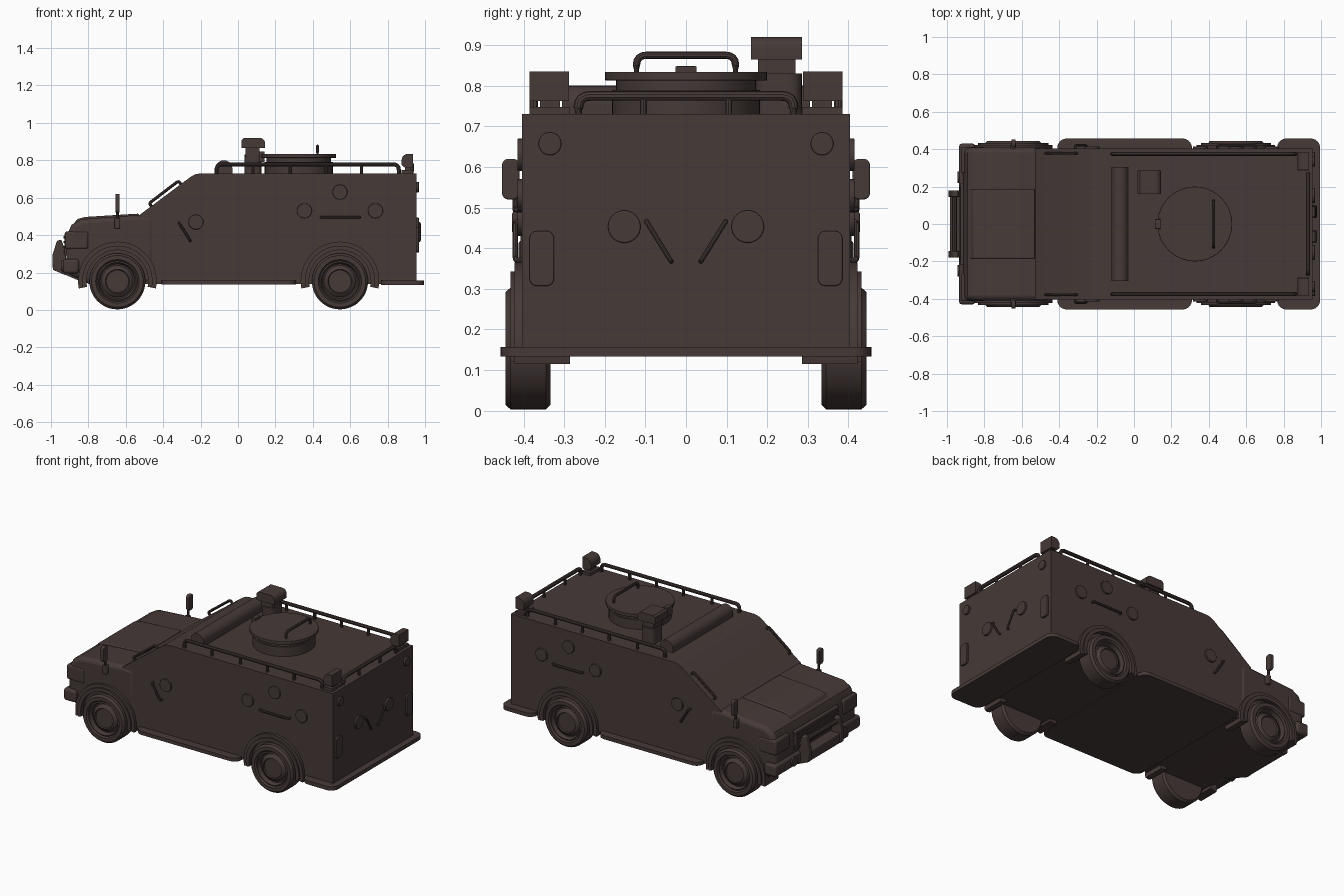
import bpy, bmesh, math
from mathutils import Vector

PAINT = bpy.data.materials.new("dark_brown_paint")
PAINT.diffuse_color = (0.061, 0.042, 0.039, 1)


def finish(name, bm, bevel=0.0, mirror=False):
    bmesh.ops.recalc_face_normals(bm, faces=bm.faces[:])
    me = bpy.data.meshes.new(name)
    bm.to_mesh(me)
    bm.free()
    for p in me.polygons:
        p.use_smooth = True
    me.set_sharp_from_angle(angle=math.radians(30))
    me.materials.append(PAINT)
    ob = bpy.data.objects.new(name, me)
    bpy.context.collection.objects.link(ob)
    if bevel:
        b = ob.modifiers.new("bevel", 'BEVEL')
        b.width, b.segments, b.limit_method = bevel, 3, 'ANGLE'
        b.angle_limit = math.radians(35)
    if mirror:
        m = ob.modifiers.new("mirror", 'MIRROR')
        m.use_axis = (False, True, False)
    return ob


def prism(name, pts, axis, lo, hi, bevel=0.0, mirror=False):
    """Extrude a 2D outline along an axis; outline is the other two axes in order."""
    place = {'x': lambda a, b, d: (d, a, b),
             'y': lambda a, b, d: (a, d, b),
             'z': lambda a, b, d: (a, b, d)}[axis]
    bm = bmesh.new()
    low = [bm.verts.new(place(a, b, lo)) for a, b in pts]
    top = [bm.verts.new(place(a, b, hi)) for a, b in pts]
    bm.faces.new(low)
    bm.faces.new(top)
    n = len(pts)
    for i in range(n):
        bm.faces.new((low[i], low[(i + 1) % n], top[(i + 1) % n], top[i]))
    return finish(name, bm, bevel, mirror)


def arc(cx, cy, r, a0=0, a1=360, n=32):
    return [(cx + r * math.cos(math.radians(a0 + (a1 - a0) * i / n)),
             cy + r * math.sin(math.radians(a0 + (a1 - a0) * i / n))) for i in range(n + 1)]


def circle(cx, cy, r, n=32):
    return arc(cx, cy, r, n=n)[:-1]


def rrect(a0, a1, b0, b1, r):
    return (arc(a1 - r, b1 - r, r, 0, 90, 6) + arc(a0 + r, b1 - r, r, 90, 180, 6)
            + arc(a0 + r, b0 + r, r, 180, 270, 6) + arc(a1 - r, b0 + r, r, 270, 360, 6))


def box(name, x0, x1, y0, y1, z0, z1, bevel=0.0, mirror=False):
    return prism(name, [(x0, z0), (x1, z0), (x1, z1), (x0, z1)], 'y', y0, y1, bevel, mirror)


def tube(name, pts, r, fillet=0.0, mirror=False):
    """Round bar through points, with rounded inner corners."""
    pts = [Vector(p) for p in pts]
    path = [pts[0]]
    for a, b, c in zip(pts, pts[1:], pts[2:]):
        p, q = b + (a - b).normalized() * fillet, b + (c - b).normalized() * fillet
        path += [p.lerp(b, t).lerp(b.lerp(q, t), t) for t in (0, .25, .5, .75, 1)]
    path.append(pts[-1])
    bm = bmesh.new()
    rings, n = [], 10
    for i, p in enumerate(path):
        d = (path[min(i + 1, len(path) - 1)] - path[max(i - 1, 0)]).normalized()
        ref = Vector((0, 1, 0)) if abs(d.y) < 0.01 else Vector((1, 0, 0))
        u = d.cross(ref).normalized()
        v = d.cross(u)
        rings.append([bm.verts.new(p + r * (u * math.cos(k * math.tau / n) + v * math.sin(k * math.tau / n)))
                      for k in range(n)])
    for s, t in zip(rings, rings[1:]):
        for k in range(n):
            bm.faces.new((s[k], s[(k + 1) % n], t[(k + 1) % n], t[k]))
    bm.faces.new(rings[0])
    bm.faces.new(rings[-1])
    return finish(name, bm, 0, mirror)


def wheel(name, cx, cz, prof):
    bm = bmesh.new()
    vs = [bm.verts.new((cx + r, y, cz)) for r, y in prof]
    es = [bm.edges.new(e) for e in zip(vs, vs[1:])]
    bmesh.ops.spin(bm, geom=vs + es, cent=(cx, 0, cz), axis=(0, 1, 0), angle=math.tau, steps=48)
    bmesh.ops.remove_doubles(bm, verts=bm.verts[:], dist=1e-4)
    return finish(name, bm, 0, True)


# Main armoured body and rounded nose
prism("cabin_body", [(0.955, 0.14), (0.955, 0.73), (-0.2, 0.73), (-0.225, 0.726), (-0.25, 0.714),
                     (-0.53, 0.505), (-0.53, 0.14)], 'y', -0.404, 0.404)
prism("nose_body", [(-0.45, 0.14), (-0.45, 0.50), (-0.53, 0.508), (-0.84, 0.485), (-0.89, 0.455),
                    (-0.915, 0.40), (-0.92, 0.2), (-0.80, 0.14)], 'y', -0.408, 0.408, 0.025)
prism("hood_panel", [(-0.53, 0.45), (-0.53, 0.515), (-0.82, 0.497), (-0.86, 0.485), (-0.885, 0.45)],
      'y', -0.185, 0.185, 0.006)

# Nose details
box("headlight", -0.925, -0.80, 0.27, 0.413, 0.325, 0.42, 0.012, True)
box("grille", -0.928, -0.90, -0.22, 0.22, 0.29, 0.41, 0.005)
for i in range(4):
    box("grille_slat", -0.934, -0.92, -0.20, 0.20, 0.305 + i * 0.026, 0.317 + i * 0.026)
box("front_bumper", -0.935, -0.85, -0.43, 0.43, 0.195, 0.272, 0.015)
prism("fog_light", circle(0.25, 0.235, 0.03, 24), 'x', -0.945, -0.93, 0, True)
prism("push_bar_plate", [(-0.92, 0.185), (-0.99, 0.215), (-0.993, 0.29), (-0.968, 0.37),
                         (-0.945, 0.375), (-0.92, 0.31)], 'y', 0.145, 0.18, 0.005, True)
prism("push_bar_beam", [(-0.90, 0.18), (-0.985, 0.212), (-0.985, 0.275), (-0.90, 0.275)],
      'y', -0.15, 0.15, 0.006)
tube("push_bar_tube", [(-0.96, -0.15, 0.345), (-0.96, 0.15, 0.345)], 0.014)
prism("front_skid_plate", [(-0.98, 0.212), (-0.83, 0.148), (-0.80, 0.148), (-0.85, 0.215)],
      'y', -0.18, 0.18)

# Wheels and stepped wheel arches
TYRE = [(0, 0.333), (0.138, 0.333), (0.15, 0.345), (0.15, 0.432), (0.138, 0.445), (0.116, 0.445),
        (0.108, 0.436), (0.101, 0.44), (0.092, 0.415), (0.085, 0.415), (0.078, 0.425),
        (0.064, 0.432), (0.060, 0.425), (0, 0.425)]
for end, cx in (("front", -0.645), ("rear", 0.545)):
    wheel(end + "_wheel", cx, 0.153, TYRE)
    for part, r0, r1, y1 in (("outer", 0.185, 0.21, 0.422), ("inner", 0.165, 0.188, 0.432)):
        prism(f"{end}_arch_{part}", arc(cx, 0.155, r1, -11, 191, 36) + arc(cx, 0.155, r0, 191, -11, 36),
              'y', 0.285, y1, 0, True)

# Running boards and rear step
prism("running_board", rrect(-0.41, 0.31, -0.457, 0.457, 0.05), 'z', 0.135, 0.157)
prism("rear_step", rrect(0.765, 0.995, -0.457, 0.457, 0.05), 'z', 0.133, 0.157)

# Side ports and grab handles
for x, z in ((-0.225, 0.47), (0.355, 0.53), (0.545, 0.63), (0.735, 0.53)):
    prism("side_port", circle(x, z, 0.04), 'y', 0.40, 0.415, 0.003, True)
for name, a, b in (("side_door_handle", (-0.315, 0.465), (-0.255, 0.37)),
                   ("side_panel_handle", (0.445, 0.495), (0.65, 0.495))):
    tube(name, [(a[0], 0.395, a[1]), (a[0], 0.42, a[1]), (b[0], 0.42, b[1]), (b[0], 0.395, b[1])],
         0.007, 0.008, True)
tube("windshield_handle", [(-0.455, 0.378, 0.545), (-0.475, 0.378, 0.57), (-0.318, 0.378, 0.69),
                           (-0.30, 0.378, 0.665)], 0.008, 0.012, True)

# Wing mirrors
prism("mirror_head", rrect(0.41, 0.453, 0.52, 0.62, 0.016), 'x', -0.656, -0.633, 0.004, True)
tube("mirror_stalk", [(-0.645, 0.416, 0.44), (-0.645, 0.42, 0.53)], 0.008, 0, True)
box("mirror_mount", -0.66, -0.63, 0.395, 0.428, 0.435, 0.49, 0.005, True)

# Rear ports, handles and lamps
for y, z, r in ((0.335, 0.657, 0.028), (0.152, 0.453, 0.04)):
    prism("rear_port", circle(y, z, r), 'x', 0.95, 0.967, 0.003, True)
tube("rear_door_handle", [(0.95, 0.097, 0.465), (0.972, 0.097, 0.465), (0.972, 0.037, 0.368),
                          (0.95, 0.037, 0.368)], 0.006, 0.008, True)
prism("rear_lamp", rrect(0.325, 0.385, 0.307, 0.442, 0.018), 'x', 0.95, 0.967, 0.003, True)

# Roof light bar (rounded top)
prism("roof_light_bar", [(-0.03, 0.725), (-0.03, 0.755)] + arc(-0.075, 0.755, 0.045, 0, 180, 16)
      + [(-0.12, 0.725)], 'y', -0.305, 0.305)

# Roof rails
tube("side_rail", [(-0.115, 0.375, 0.725), (-0.115, 0.375, 0.778), (0.86, 0.375, 0.778),
                   (0.86, 0.375, 0.725)], 0.011, 0.03, True)
for x in (0.08, 0.28, 0.47, 0.66):
    tube("side_rail_post", [(x, 0.375, 0.725), (x, 0.375, 0.778)], 0.009, 0, True)
tube("rear_rail", [(0.93, -0.265, 0.725), (0.93, -0.265, 0.775), (0.93, 0.265, 0.775),
                   (0.93, 0.265, 0.725)], 0.012, 0.03)
tube("rear_rail_post", [(0.93, 0.105, 0.725), (0.93, 0.105, 0.775)], 0.009, 0, True)

# Roof hatch
prism("hatch_ring", circle(0.325, 0, 0.182, 48), 'z', 0.725, 0.79)
prism("hatch_neck", circle(0.325, 0, 0.172, 48), 'z', 0.785, 0.818)
prism("hatch_lid", circle(0.325, 0, 0.2, 48), 'z', 0.813, 0.834, 0.003)
box("hatch_latch", 0.112, 0.142, -0.026, 0.026, 0.79, 0.848, 0.003)
tube("hatch_handle", [(0.425, -0.122, 0.82), (0.425, -0.122, 0.875), (0.425, 0.122, 0.875),
                      (0.425, 0.122, 0.82)], 0.009, 0.025)

# Roof sight with rounded head
prism("sight_base", rrect(0.035, 0.125, 0.172, 0.285, 0.03), 'z', 0.725, 0.83)
box("sight_neck", 0.04, 0.115, 0.177, 0.27, 0.82, 0.87)
prism("sight_head", [(0.02, 0.865), (0.145, 0.865)] + arc(0.115, 0.89, 0.03, 0, 90, 8)
      + [(0.032, 0.92), (0.02, 0.908)], 'y', 0.16, 0.285)

# Rear corner floodlights
box("floodlight_base", 0.875, 0.935, 0.285, 0.385, 0.725, 0.748, 0, True)
box("floodlight_post", 0.892, 0.925, 0.31, 0.36, 0.74, 0.78, 0, True)
prism("floodlight_head", [(0.935, 0.762), (0.935, 0.835)] + arc(0.91, 0.80, 0.035, 90, 180, 8)
      + [(0.875, 0.775), (0.89, 0.762)], 'y', 0.288, 0.385, 0, True)
